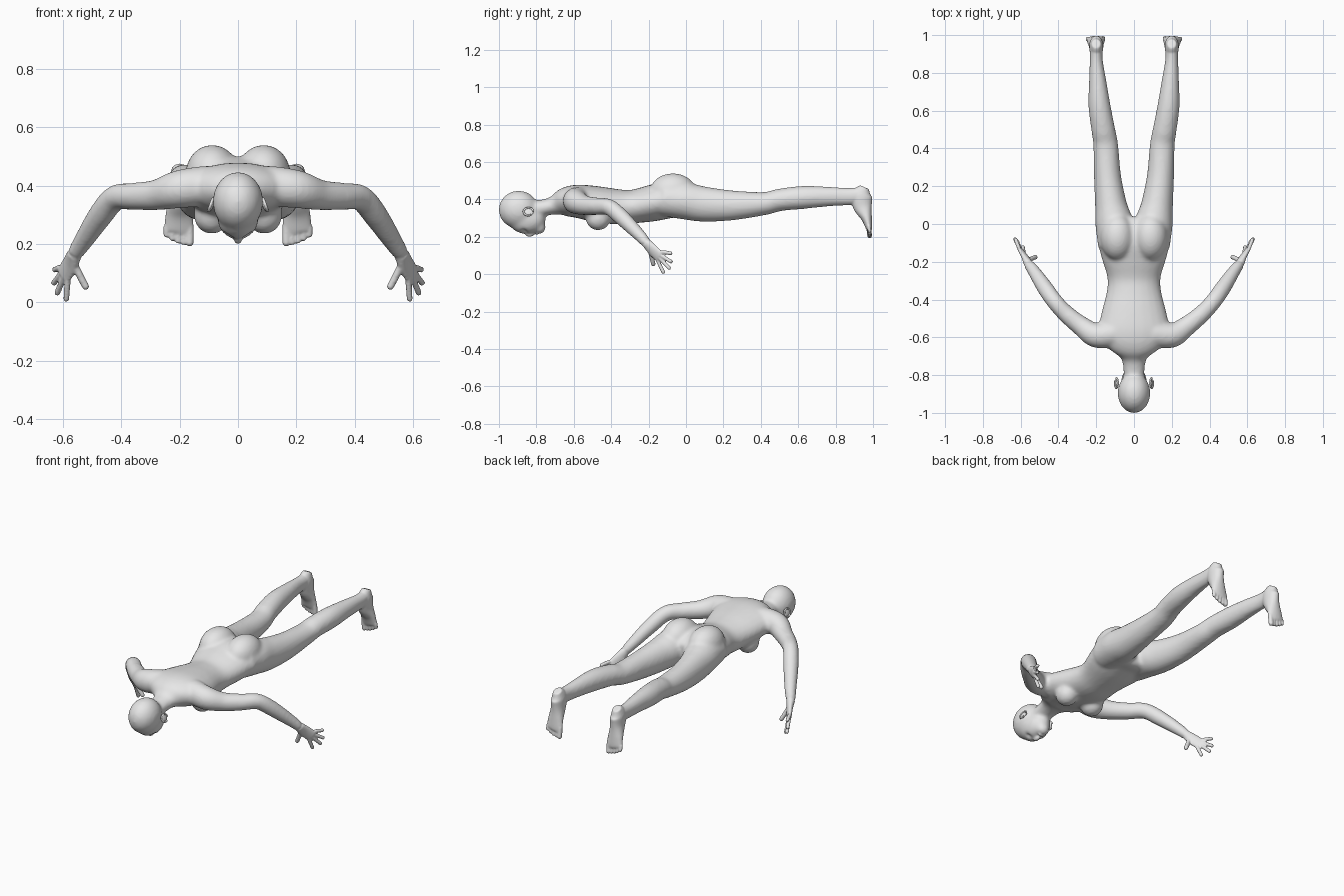
import bpy
import bmesh
import math
from mathutils import Matrix, Vector

default_cube = bpy.data.objects.get("Cube")
if default_cube:
    bpy.data.objects.remove(default_cube, do_unlink=True)

SIDES = 24
STEPS = 5

skin = bpy.data.materials.new("light_grey_skin")
skin.use_nodes = True
skin_colour = (0.8, 0.8, 0.8, 1)
skin.diffuse_color = skin_colour
skin.node_tree.nodes["Principled BSDF"].inputs["Base Color"].default_value = skin_colour


def spline(stations):
    """Smooth interpolation through every value of the stations."""
    rows = [Vector(row) for row in stations]
    last = len(rows) - 1
    result = []
    for i in range(last):
        before, start = rows[max(i - 1, 0)], rows[i]
        end, after = rows[i + 1], rows[min(i + 2, last)]
        for step in range(STEPS):
            t = step / STEPS
            bend = (before * 2 - start * 5 + end * 4 - after) * t * t
            twist = (start * 3 - before - end * 3 + after) * t ** 3
            result.append(start + ((end - before) * t + bend + twist) / 2)
    return result + [rows[last]]


def loft(bm, stations, side):
    """Oval rings (x, y, z, half width along side, half depth) joined in a tube."""
    rows = spline(stations)
    centres = [Vector(row[:3]) for row in rows]
    last = len(rows) - 1
    rings = []
    for i, row in enumerate(rows):
        along = (centres[min(i + 1, last)] - centres[max(i - 1, 0)]).normalized()
        across = Vector(side)
        across = (across - along * across.dot(along)).normalized()
        depth = along.cross(across)
        ring = []
        for k in range(SIDES):
            angle = math.tau * k / SIDES
            offset = across * row[3] * math.cos(angle) + depth * row[4] * math.sin(angle)
            ring.append(bm.verts.new(centres[i] + offset))
        rings.append(ring)
    for lower, upper in zip(rings, rings[1:]):
        for k in range(SIDES):
            n = (k + 1) % SIDES
            bm.faces.new((lower[k], lower[n], upper[n], upper[k]))
    bm.faces.new(rings[0][::-1])
    bm.faces.new(rings[-1])


def ball(bm, centre, radii):
    matrix = Matrix.Translation(centre) @ Matrix.Diagonal((*radii, 1))
    bmesh.ops.create_uvsphere(bm, u_segments=SIDES, v_segments=SIDES // 2,
                              radius=1, matrix=matrix)


def digit(bm, points, radius):
    """Finger or toe: a tube with a rounded end."""
    loft(bm, [(*p, radius, radius) for p in points], (0.3, 1, 0.2))
    ball(bm, points[-1], (radius, radius, radius))


def make_object(bm, name):
    bmesh.ops.recalc_face_normals(bm, faces=bm.faces[:])
    mesh = bpy.data.meshes.new(name)
    bm.to_mesh(mesh)
    bm.free()
    obj = bpy.data.objects.new(name, mesh)
    bpy.context.collection.objects.link(obj)
    return obj


def fuse(bm, name, voxel, rounds):
    """Merge overlapping volumes into one soft skin."""
    obj = make_object(bm, name)
    remesh = obj.modifiers.new("merge", "REMESH")
    remesh.mode = "VOXEL"
    remesh.voxel_size = voxel
    soften = obj.modifiers.new("soften", "SMOOTH")
    soften.factor = 0.5
    soften.iterations = rounds
    graph = bpy.context.evaluated_depsgraph_get()
    merged = bpy.data.meshes.new_from_object(obj.evaluated_get(graph))
    obj.modifiers.clear()
    obj.data = merged
    return obj


def finish(obj):
    obj.data.materials.clear()
    obj.data.materials.append(skin)
    for face in obj.data.polygons:
        face.use_smooth = True


# Trunk: neck to crotch, as (y, z, half width, half depth)
trunk = [(-0.82, 0.345, 0.055, 0.045), (-0.74, 0.36, 0.06, 0.045),
         (-0.7, 0.37, 0.078, 0.053), (-0.65, 0.385, 0.145, 0.077),
         (-0.58, 0.39, 0.19, 0.089), (-0.48, 0.375, 0.175, 0.096),
         (-0.36, 0.36, 0.145, 0.094), (-0.28, 0.362, 0.142, 0.09),
         (-0.18, 0.38, 0.172, 0.098), (-0.08, 0.4, 0.192, 0.1),
         (0, 0.385, 0.165, 0.085), (0.03, 0.38, 0.12, 0.065)]
clay = bmesh.new()
loft(clay, [(0, *row) for row in trunk], (1, 0, 0))

# Head masses
ball(clay, (0, -0.895, 0.345), (0.087, 0.107, 0.102))
ball(clay, (0, -0.85, 0.29), (0.071, 0.1, 0.076))
ball(clay, (0, -0.785, 0.25), (0.038, 0.036, 0.036))

leg = [(0.1, -0.12, 0.4, 0.09, 0.09), (0.105, 0, 0.39, 0.1, 0.098),
       (0.122, 0.1, 0.374, 0.085, 0.094), (0.14, 0.25, 0.368, 0.072, 0.08),
       (0.15, 0.42, 0.378, 0.066, 0.062), (0.163, 0.5, 0.397, 0.063, 0.06),
       (0.182, 0.62, 0.41, 0.059, 0.062), (0.192, 0.75, 0.415, 0.047, 0.054),
       (0.2, 0.87, 0.415, 0.035, 0.047), (0.2, 0.955, 0.42, 0.036, 0.049)]
arm = [(0.1, -0.58, 0.4, 0.07), (0.2, -0.59, 0.388, 0.066),
       (0.28, -0.54, 0.368, 0.053), (0.36, -0.475, 0.363, 0.047),
       (0.42, -0.41, 0.358, 0.044), (0.47, -0.34, 0.3, 0.043),
       (0.53, -0.25, 0.21, 0.034), (0.56, -0.21, 0.165, 0.028)]

for s in (1, -1):
    loft(clay, [(s * x, *rest) for x, *rest in leg], (1, 0, 0))
    loft(clay, [(s * x, y, z, r, r) for x, y, z, r in arm], (0, 0, 1))
    # Buttocks and breasts
    ball(clay, (s * 0.088, -0.07, 0.44), (0.092, 0.125, 0.1))
    ball(clay, (s * 0.09, -0.47, 0.298), (0.062, 0.066, 0.064))

body_core = fuse(clay, "body_core", 0.01, 9)

# Second pass: fine parts on top of the softened body
detail = bmesh.new()
detail.from_mesh(body_core.data)
bpy.data.objects.remove(body_core, do_unlink=True)

# Nose and lips
ball(detail, (0, -0.836, 0.217), (0.014, 0.026, 0.017))
ball(detail, (0, -0.797, 0.222), (0.022, 0.008, 0.012))

foot = [(0.2, 0.955, 0.465, 0.024, 0.026), (0.2, 0.938, 0.42, 0.037, 0.058),
        (0.2, 0.945, 0.36, 0.037, 0.05), (0.202, 0.966, 0.3, 0.046, 0.029),
        (0.202, 0.978, 0.25, 0.051, 0.018), (0.204, 0.98, 0.235, 0.046, 0.012)]
palm = [(0.56, -0.21, 0.165, 0.027, 0.024), (0.575, -0.178, 0.13, 0.034, 0.017),
        (0.598, -0.14, 0.092, 0.035, 0.012)]
# Fingers run from index to little finger: knuckle, tip
fingers = [((0.583, -0.153, 0.077), (0.588, -0.122, 0.012)),
           ((0.597, -0.14, 0.085), (0.619, -0.09, 0.033)),
           ((0.605, -0.132, 0.1), (0.63, -0.08, 0.067)),
           ((0.608, -0.13, 0.12), (0.627, -0.082, 0.112))]
thumb = [(0.562, -0.195, 0.135), (0.538, -0.182, 0.085), (0.522, -0.175, 0.055)]
toe_tips = [0.205, 0.206, 0.211, 0.22, 0.232]

for s in (1, -1):
    def mirrored(points):
        return [(s * x, *rest) for x, *rest in points]

    loft(detail, mirrored(foot), (1, 0, 0))
    for i, tip in enumerate(toe_tips):
        x = s * (0.165 + i * 0.02)
        digit(detail, [(x, 0.976, 0.26), (x, 0.982, tip)], 0.0135 if i == 0 else 0.0105)
    loft(detail, mirrored(palm), (s * 0.026, 0.02, 0.045))
    for finger in fingers:
        digit(detail, mirrored(finger), 0.0105)
    digit(detail, mirrored(thumb), 0.0125)

body = fuse(detail, "body", 0.005, 4)

# Shallow eye sockets pressed into the face
for v in body.data.vertices:
    if v.co.z < 0.3 and v.co.y < -0.8:
        gap = math.hypot(abs(v.co.x) - 0.033, v.co.y + 0.865)
        v.co.z += 0.011 * math.exp(-(gap / 0.016) ** 2)
finish(body)

# Ears: thin bowl with a raised rim, flared outwards
for s, name in ((1, "left_ear"), (-1, "right_ear")):
    ear = bmesh.new()
    ball(ear, (0, 0, 0), (0.007, 0.027, 0.023))
    rim = [(0.004, 0.026 * math.cos(a), 0.022 * math.sin(a), 0.005, 0.005)
           for a in (math.tau * k / 12 for k in range(11))]
    loft(ear, rim, (1, 0, 0))
    tilt = Matrix.Rotation(-0.35, 4, "Y")
    flip = Matrix.Diagonal((s, 1, 1, 1))
    place = Matrix.Translation((0.09, -0.842, 0.333))
    bmesh.ops.transform(ear, matrix=flip @ place @ tilt, verts=ear.verts[:])
    finish(make_object(ear, name))
